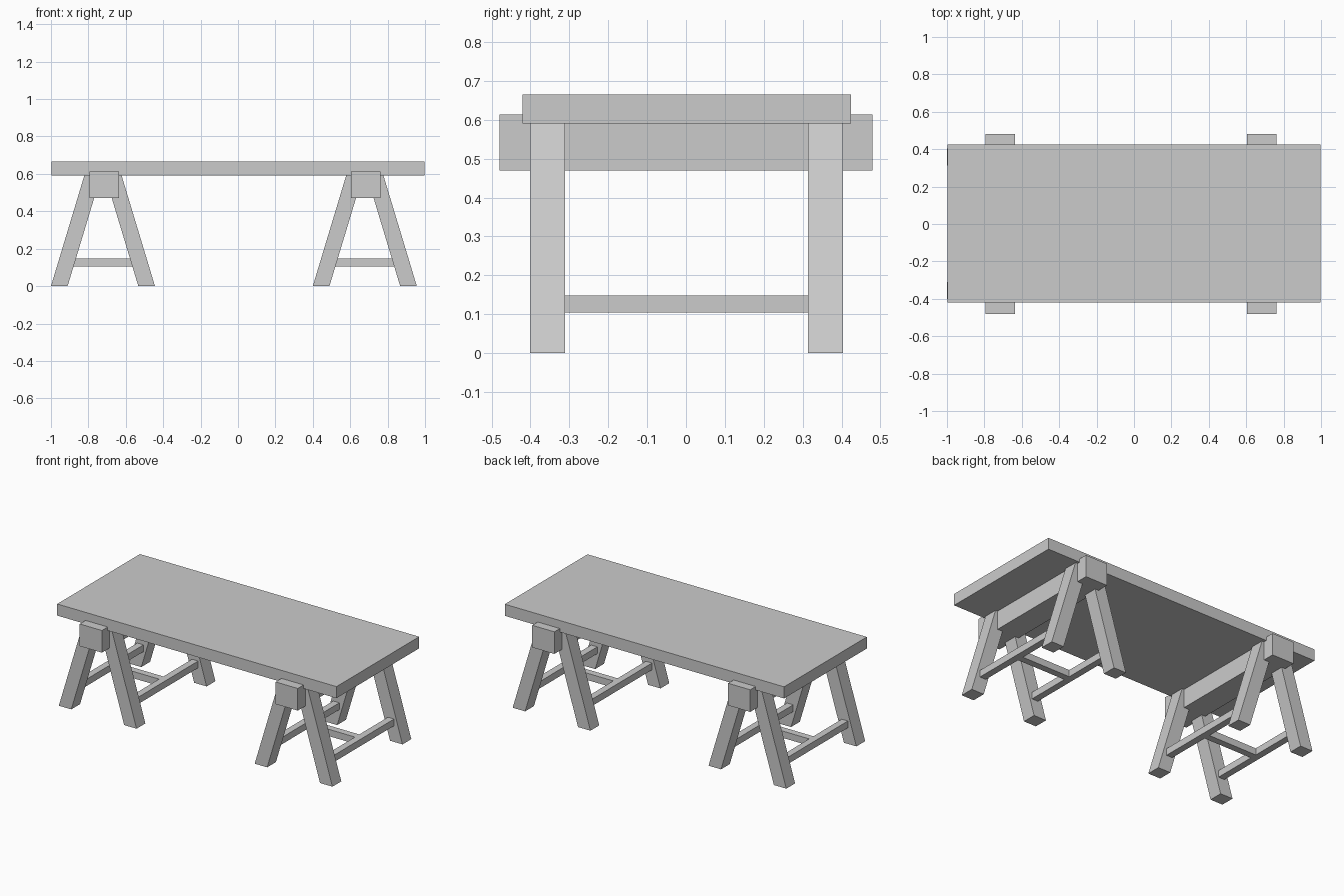
import bpy

if "Cube" in bpy.data.objects:
    bpy.data.objects.remove(bpy.data.objects["Cube"])


def prism(name, bottom, top, z0, z1):
    """Four-sided block; bottom and top are (x0, x1, y0, y1) rectangles."""
    verts = []
    for (x0, x1, y0, y1), z in ((bottom, z0), (top, z1)):
        verts += [(x0, y0, z), (x1, y0, z), (x1, y1, z), (x0, y1, z)]
    faces = [(3, 2, 1, 0), (4, 5, 6, 7)]
    faces += [(i, (i + 1) % 4, (i + 1) % 4 + 4, i + 4) for i in range(4)]
    mesh = bpy.data.meshes.new(name)
    mesh.from_pydata(verts, [], faces)
    obj = bpy.data.objects.new(name, mesh)
    bpy.context.collection.objects.link(obj)
    return obj


def box(name, x0, x1, y0, y1, z0, z1):
    rect = (x0, x1, y0, y1)
    return prism(name, rect, rect, z0, z1)


# Tabletop
box("tabletop", -0.998, 0.998, -0.42, 0.424, 0.59, 0.665)

# Two trestles
LEG_TOP = 0.59
LEAN = 0.178      # horizontal shift of a leg from foot to top
LEG_W = 0.089
FOOT = 0.278      # trestle centre to outer edge of the foot
BAR_Z0, BAR_Z1 = 0.104, 0.148
BAR_HALF = 0.022
bar_x = FOOT - LEG_W / 2 - LEAN * 0.126 / LEG_TOP

for label, cx in (("left", -0.722), ("right", 0.678)):
    # Beam under the top
    bx = cx + 0.006
    box(label + "_beam", bx - 0.079, bx + 0.079, -0.48, 0.48, 0.47, 0.613)

    for side, s in (("outer_left", -1), ("outer_right", 1)):
        # Splayed legs, front and back
        foot = sorted((cx + s * FOOT, cx + s * (FOOT - LEG_W)))
        head = [x - s * LEAN for x in foot]
        for end, y0, y1 in (("front", -0.401, -0.311), ("back", 0.314, 0.404)):
            prism(f"{label}_{side}_{end}_leg",
                  (*foot, y0, y1), (*head, y0, y1), 0, LEG_TOP)
        # Long stretcher from front leg to back leg
        x = cx + s * bar_x
        box(f"{label}_{side}_stretcher", x - BAR_HALF, x + BAR_HALF,
            -0.311, 0.314, BAR_Z0, BAR_Z1)

    # Crossbar joining the two stretchers
    reach = bar_x - BAR_HALF
    box(label + "_crossbar", cx - reach, cx + reach,
        -BAR_HALF, BAR_HALF, BAR_Z0, BAR_Z1)
